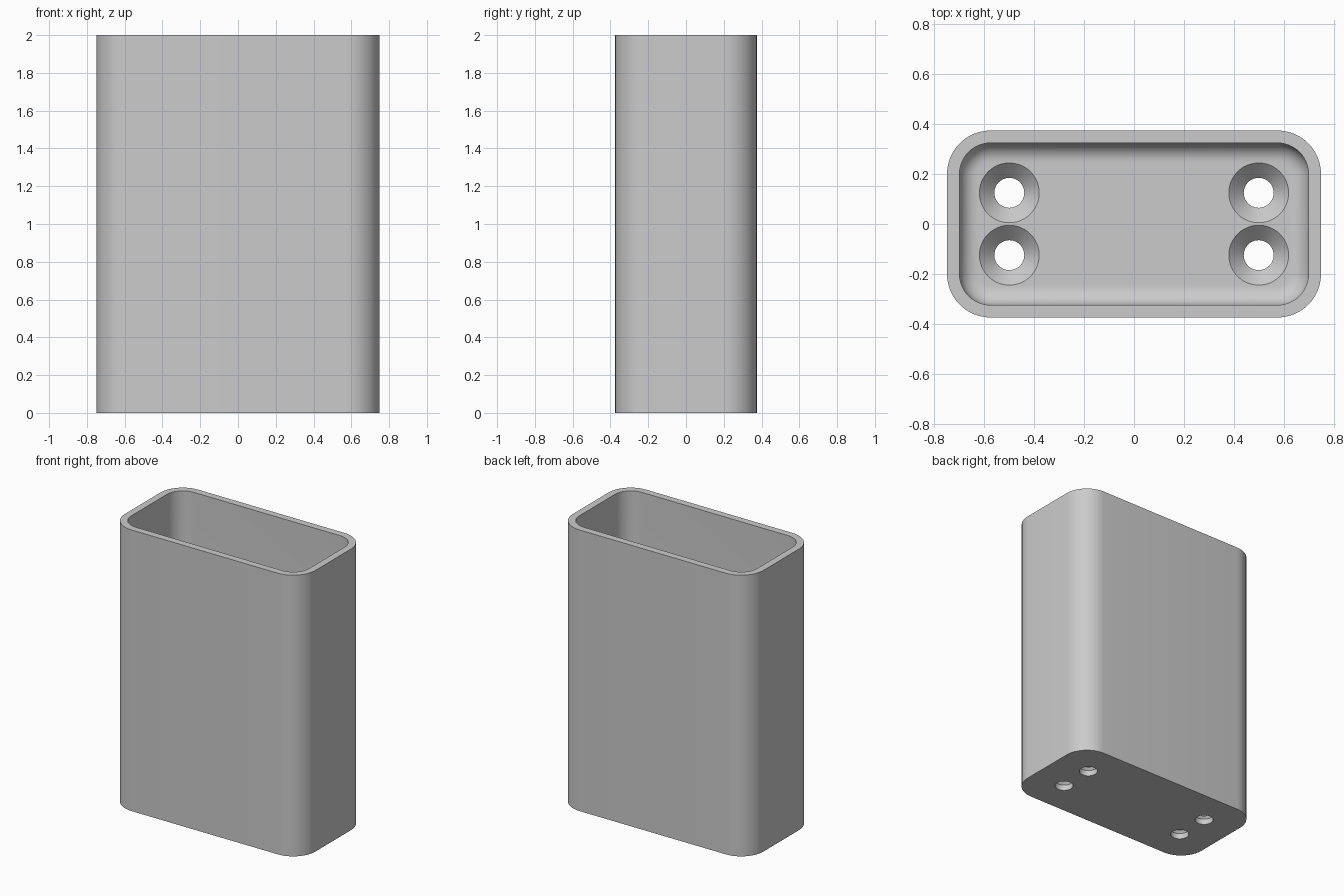
import bpy
import bmesh
from math import cos, sin, pi, radians

if "Cube" in bpy.data.objects:
    bpy.data.objects.remove(bpy.data.objects["Cube"])

WIDTH, DEPTH, HEIGHT = 1.5, 0.75, 2.0
WALL, FLOOR = 0.05, 0.1
CORNER, FILLET = 0.175, 0.075
CORNER_STEPS, FILLET_STEPS = 12, 8

grey = bpy.data.materials.new("light grey")
grey.use_nodes = True
grey.diffuse_color = (0.6, 0.6, 0.6, 1)
grey.node_tree.nodes["Principled BSDF"].inputs["Base Color"].default_value = grey.diffuse_color


def rounded_ring(bm, inset, z):
    """Rounded rectangle of vertices, offset inward from the outer wall."""
    r = CORNER - inset
    cx, cy = WIDTH / 2 - CORNER, DEPTH / 2 - CORNER
    ring = []
    for q, (sx, sy) in enumerate([(1, 1), (-1, 1), (-1, -1), (1, -1)]):
        for i in range(CORNER_STEPS + 1):
            a = (q + i / CORNER_STEPS) * pi / 2
            ring.append(bm.verts.new((sx * cx + r * cos(a), sy * cy + r * sin(a), z)))
    return ring


def loft(name, rings_of):
    """Skin a stack of vertex rings and cap both ends."""
    bm = bmesh.new()
    rings = rings_of(bm)
    for a, b in zip(rings, rings[1:]):
        for i in range(len(a)):
            j = (i + 1) % len(a)
            bm.faces.new((a[i], a[j], b[j], b[i]))
    bm.faces.new(rings[0][::-1])
    bm.faces.new(rings[-1])
    bmesh.ops.recalc_face_normals(bm, faces=bm.faces)
    mesh = bpy.data.meshes.new(name)
    bm.to_mesh(mesh)
    bm.free()
    mesh.materials.append(grey)
    obj = bpy.data.objects.new(name, mesh)
    bpy.context.collection.objects.link(obj)
    return obj


# Open sleeve: outer wall, rim, inner wall, filleted floor
def sleeve_rings(bm):
    profile = [(0, 0), (0, HEIGHT), (WALL, HEIGHT)]
    for i in range(FILLET_STEPS + 1):
        a = i / FILLET_STEPS * pi / 2
        profile.append((WALL + FILLET * (1 - cos(a)), FLOOR + FILLET * (1 - sin(a))))
    return [rounded_ring(bm, inset, z) for inset, z in profile]


# Countersunk screw hole: straight shank opening into a cone
def hole_rings(bm):
    profile = [(0.06, -0.05), (0.06, 0.04), (0.12, FLOOR), (0.12, FLOOR + 0.03)]
    steps = 48
    return [[bm.verts.new((r * cos(2 * pi * i / steps), r * sin(2 * pi * i / steps), z))
             for i in range(steps)] for r, z in profile]


sleeve = loft("sleeve", sleeve_rings)
bpy.context.view_layer.objects.active = sleeve

# Four holes drilled through the floor
for x in (-0.5, 0.5):
    for y in (-0.125, 0.125):
        cutter = loft("hole_cutter", hole_rings)
        cutter.location = (x, y, 0)
        cutter.hide_render = True
        cut = sleeve.modifiers.new("screw_hole", "BOOLEAN")
        cut.operation = "DIFFERENCE"
        cut.solver = "EXACT"
        cut.object = cutter
        bpy.ops.object.modifier_apply(modifier=cut.name)
        bpy.data.objects.remove(cutter)

# Smooth curves with crisp rim and hole edges
bpy.ops.object.select_all(action="DESELECT")
sleeve.select_set(True)
bpy.ops.object.shade_smooth_by_angle(angle=radians(30))
